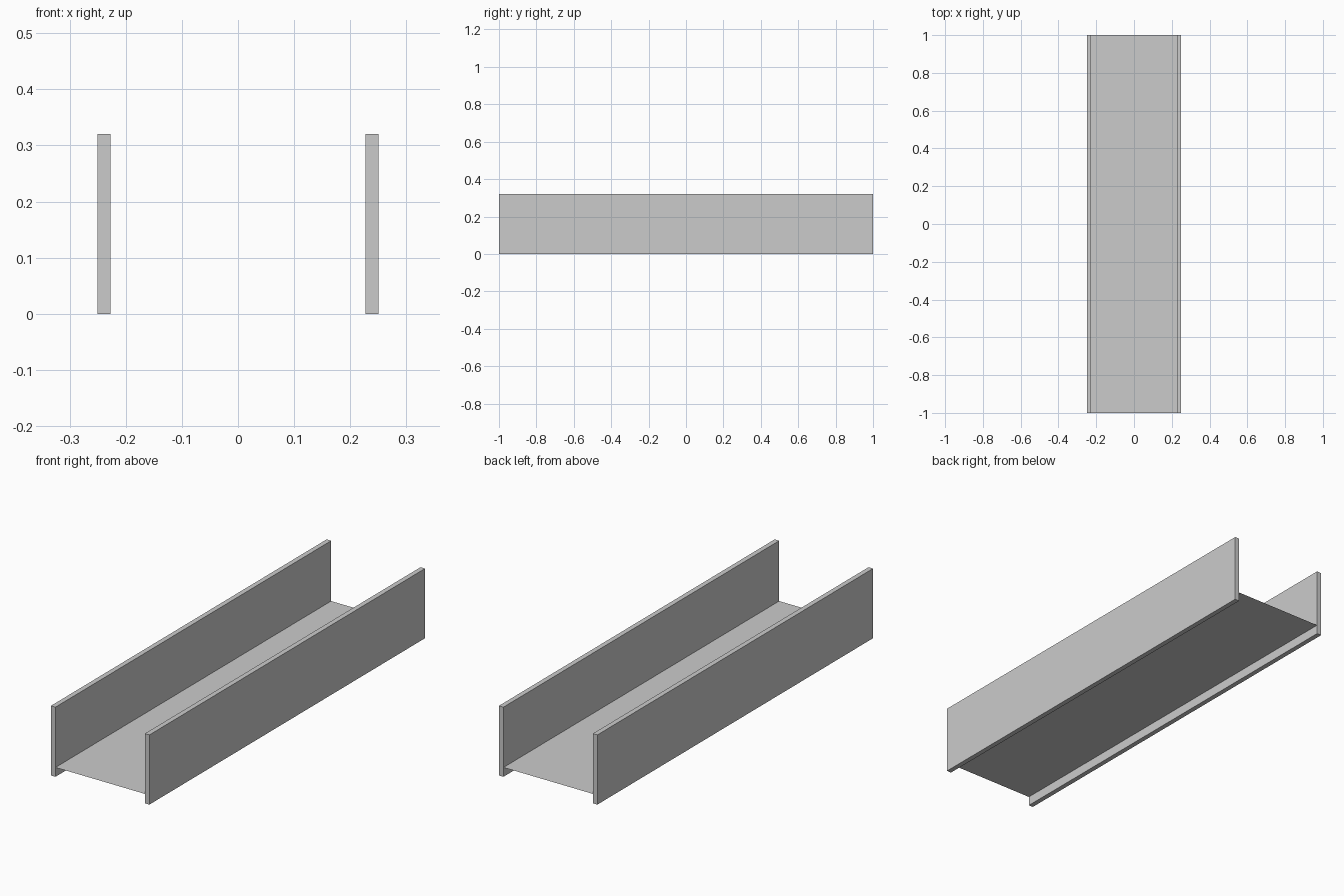
import bpy

if "Cube" in bpy.data.objects:
    bpy.data.objects.remove(bpy.data.objects["Cube"])

LENGTH, WIDTH, HEIGHT = 2.0, 0.5, 0.32
RAIL = 0.023      # side plate thickness
DECK_Z = 0.043    # height of the thin floor sheet


def side_plate(name, side):
    bpy.ops.mesh.primitive_cube_add(
        size=1, location=(side * (WIDTH - RAIL) / 2, 0, HEIGHT / 2))
    ob = bpy.context.object
    ob.name = name
    ob.scale = (RAIL, LENGTH, HEIGHT)
    bpy.ops.object.transform_apply(location=False, rotation=False, scale=True)
    return ob


# Upright side plates
side_plate("left_side_plate", -1)
side_plate("right_side_plate", 1)

# Thin floor sheet running through to the outer faces of the plates
bpy.ops.mesh.primitive_plane_add(size=1, location=(0, 0, DECK_Z))
deck = bpy.context.object
deck.name = "floor_sheet"
deck.scale = (WIDTH, LENGTH, 1)
bpy.ops.object.transform_apply(location=False, rotation=False, scale=True)
